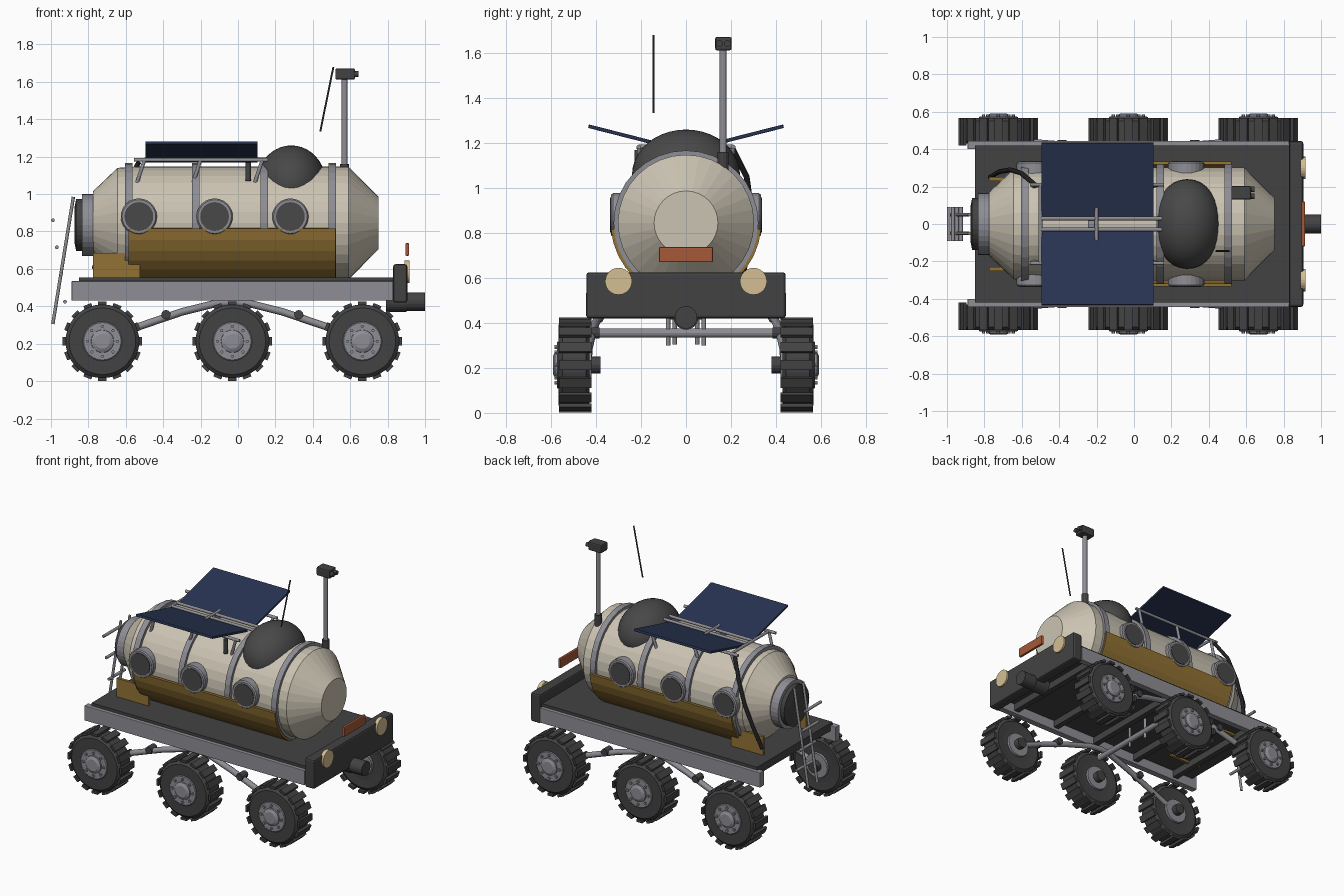
import bpy, bmesh, math
from mathutils import Vector, Matrix

if "Cube" in bpy.data.objects:
    bpy.data.objects.remove(bpy.data.objects["Cube"])

def material(name, rgb):
    m = bpy.data.materials.new(name)
    m.diffuse_color = (*rgb, 1)
    m.use_nodes = True
    m.node_tree.nodes["Principled BSDF"].inputs["Base Color"].default_value = m.diffuse_color
    return m

BEIGE = material("hull beige", (0.60, 0.55, 0.45))
GREY = material("metal grey", (0.27, 0.27, 0.30))
DARK = material("dark grey", (0.055, 0.055, 0.055))
GLASS = material("dark glass", (0.065, 0.065, 0.065))
GOLD = material("gold foil", (0.29, 0.17, 0.035))
BLUE = material("panel blue", (0.022, 0.034, 0.085))
ORANGE = material("orange", (0.38, 0.10, 0.04))
LAMP = material("lamp cream", (0.66, 0.52, 0.29))
BLACK = material("black rubber", (0.015, 0.015, 0.015))
HULL_Z = 0.845

def finish(name, bm, mat, smooth=False):
    bmesh.ops.recalc_face_normals(bm, faces=bm.faces)
    me = bpy.data.meshes.new(name)
    bm.to_mesh(me)
    bm.free()
    me.materials.append(mat)
    ob = bpy.data.objects.new(name, me)
    bpy.context.collection.objects.link(ob)
    if smooth:
        for p in me.polygons:
            p.use_smooth = True
    return ob

def box(name, x, y, z, mat, bevel=0, rot=None):
    """Box from (min, max) pairs, optionally turned about its centre."""
    bm = bmesh.new()
    bmesh.ops.create_cube(bm, size=1)
    size = [b - a for a, b in (x, y, z)]
    bmesh.ops.scale(bm, vec=size, verts=bm.verts)
    if bevel:
        bmesh.ops.bevel(bm, geom=bm.edges[:], offset=bevel, segments=2, affect='EDGES', profile=0.5)
    if rot:
        bmesh.ops.rotate(bm, verts=bm.verts, matrix=rot)
    bmesh.ops.translate(bm, vec=[(a + b) / 2 for a, b in (x, y, z)], verts=bm.verts)
    return finish(name, bm, mat)

def lathe(name, profile, centre, axis, mat, sides=32, closed=False):
    """Spin (distance along axis, radius) points; ends capped, or profile closed to a ring."""
    bm = bmesh.new()
    frame = Vector(axis).to_track_quat('Z', 'Y').to_matrix()
    rings = []
    for d, r in profile:
        rings.append([bm.verts.new(Vector(centre) + frame @ Vector(
            (r * math.cos(a), r * math.sin(a), d)))
            for a in [2 * math.pi * i / sides for i in range(sides)]])
    pairs = list(zip(rings, rings[1:])) + ([(rings[-1], rings[0])] if closed else [])
    for p, q in pairs:
        for i in range(sides):
            j = (i + 1) % sides
            bm.faces.new((p[i], p[j], q[j], q[i]))
    if not closed:
        bm.faces.new(rings[0])
        bm.faces.new(rings[-1])
    return finish(name, bm, mat)

def rod(name, a, b, r, mat, sides=12):
    a, b = Vector(a), Vector(b)
    return lathe(name, [(0, r), ((b - a).length, r)], a, b - a, mat, sides)

def tube(name, pts, r, mat):
    cu = bpy.data.curves.new(name, 'CURVE')
    cu.dimensions = '3D'
    cu.bevel_depth, cu.bevel_resolution, cu.use_fill_caps = r, 2, True
    sp = cu.splines.new('POLY')
    sp.points.add(len(pts) - 1)
    for p, c in zip(sp.points, pts):
        p.co = (*c, 1)
    cu.materials.append(mat)
    ob = bpy.data.objects.new(name, cu)
    bpy.context.collection.objects.link(ob)
    return ob

# pressure hull, end hatch and ribs
lathe("hull", [(-0.775, 0.17), (-0.645, 0.295), (-0.53, 0.303), (0.59, 0.303), (0.75, 0.142)],
      (0, 0, HULL_Z), (1, 0, 0), BEIGE)
lathe("hatch_flange", [(-0.835, 0.165), (-0.77, 0.165)], (0, 0, HULL_Z - 0.01), (1, 0, 0), GREY)
lathe("hatch_door", [(-0.875, 0.09), (-0.865, 0.14), (-0.83, 0.14)], (0, 0, HULL_Z - 0.01), (1, 0, 0), DARK)
for x in (-0.585, -0.225, 0.14, 0.505):
    lathe("hull_rib", [(x - 0.02, 0.29), (x - 0.02, 0.322), (x + 0.02, 0.322), (x + 0.02, 0.29)],
          (0, 0, HULL_Z), (1, 0, 0), GREY, closed=True)

# gold insulation shell around the lower hull
bm = bmesh.new()
strips = []
for i in range(17):
    a = math.radians(-175 + 170 * i / 16)
    strips.append([bm.verts.new((x, r * math.cos(a), HULL_Z + r * math.sin(a)))
                   for x, r in ((-0.585, 0.318), (-0.585, 0.335), (0.52, 0.335), (0.52, 0.318))])
for p, q in zip(strips, strips[1:]):
    for k in range(4):
        bm.faces.new((p[k], p[(k + 1) % 4], q[(k + 1) % 4], q[k]))
bm.faces.new(strips[0])
bm.faces.new(strips[-1])
finish("insulation_shell", bm, GOLD)

# bubble dome
bm = bmesh.new()
bmesh.ops.create_uvsphere(bm, u_segments=32, v_segments=20, radius=1)
bmesh.ops.scale(bm, vec=(0.185, 0.24, 0.2), verts=bm.verts)
bmesh.ops.translate(bm, vec=(0.285, 0, 1.06), verts=bm.verts)
finish("bubble_dome", bm, GLASS, True)

# chassis
box("deck", (-0.85, 0.84), (-0.42, 0.42), (0.50, 0.555), DARK)
box("front_bumper", (0.83, 0.905), (-0.443, 0.443), (0.42, 0.625), DARK, 0.012)
for x in (-0.7, -0.35, 0.0, 0.35, 0.7):
    box("cross_beam", (x - 0.02, x + 0.02), (-0.4, 0.4), (0.45, 0.50), DARK)
lathe("winch", [(0.79, 0.045), (0.79, 0.055), (0.9, 0.055), (0.9, 0.05), (1.0, 0.05)],
      (0, 0, 0.425), (1, 0, 0), DARK, 24)
box("front_plate", (0.895, 0.915), (-0.12, 0.12), (0.67, 0.738), ORANGE, 0.006)
rod("cross_axle", (-0.03, -0.4, 0.355), (-0.03, 0.4, 0.355), 0.02, GREY)

# parts repeated on both sides
for s in (-1, 1):
    ys = lambda a, b: tuple(sorted((s * a, s * b)))
    box("side_rail", (-0.89, 0.83), ys(0.40, 0.445), (0.43, 0.535), GREY, 0.004)
    rod("headlight", (0.89, s * 0.3, 0.585), (0.917, s * 0.3, 0.585), 0.06, LAMP, 24)
    box("rear_gold_plate", (-0.775, -0.525), ys(0.23, 0.25), (0.485, 0.685), GOLD)
    rod("axle_stub", (-0.03, s * 0.08, 0.30), (-0.03, s * 0.08, 0.45), 0.01, GREY)
    # portholes
    for x in (-0.53, -0.125, 0.28):
        lathe("porthole_ring", [(0.22, 0.097), (0.325, 0.097), (0.333, 0.09), (0.333, 0.07), (0.22, 0.07)],
              (x, 0, 0.88), (0, s, 0), GREY, 24, True)
        rod("porthole_glass", (x, s * 0.22, 0.88), (x, s * 0.337, 0.88), 0.077, GLASS, 24)
    # solar panel, tilted up outwards, with its rails
    tilt = Matrix.Rotation(s * 0.25, 3, 'X')
    box("solar_panel", (-0.495, 0.105), ys(0.035, 0.44), (1.217, 1.233), BLUE, 0.003, tilt)
    rod("panel_rail", (-0.50, s * 0.03, 1.185), (0.16, s * 0.03, 1.185), 0.01, GREY)
    rod("roof_rail", (-0.555, s * 0.21, 1.183), (0.16, s * 0.21, 1.183), 0.01, GREY)
    for x in (-0.5, -0.2, 0.13):
        rod("rail_post", (x, s * 0.21, 1.183), (x - 0.04, s * 0.2, 1.06), 0.01, GREY)
    # rocker suspension
    tube("rocker_arm", [(-0.725, s * 0.44, 0.215), (-0.55, s * 0.435, 0.285), (-0.3, s * 0.415, 0.37),
                        (-0.12, s * 0.395, 0.415), (-0.03, s * 0.385, 0.42), (0.06, s * 0.395, 0.415),
                        (0.24, s * 0.415, 0.37), (0.49, s * 0.435, 0.285), (0.665, s * 0.44, 0.215)], 0.02, GREY)
    for x in (-0.385, 0.325):
        rod("arm_pivot", (x, s * 0.385, 0.355), (x, s * 0.45, 0.355), 0.025, DARK)
    # wheels
    for x in (-0.725, -0.03, 0.665):
        c, ax = (x, 0, 0.213), (0, s, 0)
        lathe("tyre", [(0.435, 0.12), (0.43, 0.175), (0.445, 0.197), (0.55, 0.197),
                       (0.567, 0.178), (0.567, 0.12)], c, ax, DARK, 36)
        lathe("wheel_disc", [(0.42, 0.085), (0.57, 0.105), (0.574, 0.1)], c, ax, GREY, 24)
        lathe("hub_cap", [(0.57, 0.062), (0.582, 0.06), (0.592, 0.04)], c, ax, GREY, 20)
        lathe("inner_hub", [(0.38, 0.037), (0.45, 0.037)], c, ax, DARK, 16)
        for i in range(8):
            a = math.pi * i / 4
            p = (x + 0.08 * math.cos(a), 0, 0.213 + 0.08 * math.sin(a))
            lathe("wheel_bolt", [(0.57, 0.009), (0.585, 0.009)], p, ax, GREY, 6)
        bm = bmesh.new()
        for i in range(16):
            m = (Matrix.Translation((x, s * 0.493, 0.213)) @ Matrix.Rotation(math.pi * i / 8, 4, 'Y')
                 @ Matrix.Translation((0, 0, 0.2035)) @ Matrix.Diagonal((0.045, 0.145, 0.017, 1)))
            bmesh.ops.create_cube(bm, size=1, matrix=m)
        finish("tread_lugs", bm, DARK)
    # ladder side
    rod("ladder_side", (-0.99, s * 0.05, 0.305), (-0.88, s * 0.05, 0.985), 0.009, GREY)

# panel frame cross bar and clamps
rod("panel_cross_bar", (-0.2, -0.085, 1.19), (-0.2, 0.085, 1.19), 0.01, GREY)
rod("rail_end_bar", (-0.5, -0.21, 1.183), (-0.5, 0.21, 1.183), 0.01, GREY)
rod("rail_clamp", (0.055, -0.215, 1.07), (0.055, -0.215, 1.17), 0.015, DARK)
rod("mast_base", (0.57, 0.165, 1.07), (0.57, 0.165, 1.16), 0.024, DARK)

# ladder rungs
for i in range(4):
    x, z = -0.99 + 0.0217 * i, 0.86 - 0.145 * i
    rod("ladder_rung", (x, -0.09, z), (x, 0.09, z), 0.01, GREY)

# camera mast and antenna
rod("mast", (0.57, 0.165, 1.12), (0.57, 0.165, 1.63), 0.016, GREY)
box("camera_head", (0.52, 0.625), (0.13, 0.203), (1.612, 1.672), DARK, 0.008)
for y in (0.148, 0.185):
    rod("camera_lens", (0.62, y, 1.642), (0.645, y, 1.642), 0.015, DARK)
rod("antenna", (0.44, -0.145, 1.335), (0.51, -0.145, 1.68), 0.005, DARK, 8)

# cable from the roof rail down to the deck
tube("cable", [(-0.53, 0.21, 1.17), (-0.60, 0.27, 1.05), (-0.66, 0.29, 0.90),
               (-0.72, 0.28, 0.75), (-0.77, 0.25, 0.60)], 0.013, BLACK)
